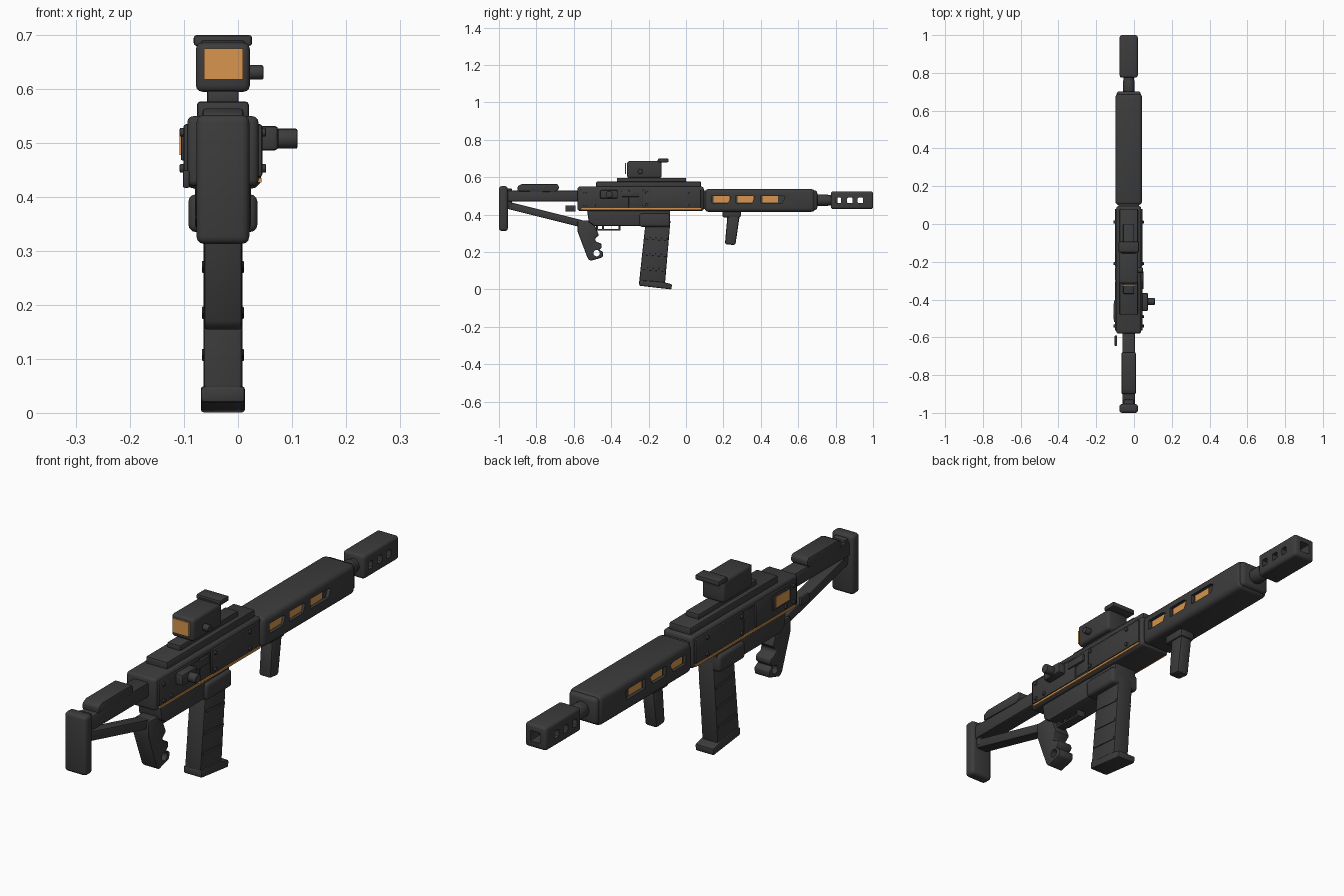
import bpy, bmesh, math
from mathutils import Matrix

CX = -0.028  # centre line of the rifle


def mat(name, rgb):
    m = bpy.data.materials.new(name)
    m.diffuse_color = (*rgb, 1)
    return m


GREY = mat("charcoal", (0.045, 0.045, 0.045))
ORANGE = mat("amber", (0.68, 0.30, 0.075))


def finish(name, bm, m, bevel=0.0, seg=2):
    bmesh.ops.recalc_face_normals(bm, faces=bm.faces)
    me = bpy.data.meshes.new(name)
    bm.to_mesh(me)
    bm.free()
    me.materials.append(m)
    ob = bpy.data.objects.new(name, me)
    bpy.context.collection.objects.link(ob)
    if bevel:
        b = ob.modifiers.new("bevel", 'BEVEL')
        b.width, b.segments, b.limit_method = bevel, seg, 'ANGLE'
        apply(ob, b)
    smooth(ob)
    return ob


def activate(ob):
    bpy.ops.object.select_all(action='DESELECT')
    ob.select_set(True)
    bpy.context.view_layer.objects.active = ob


def apply(ob, mod):
    activate(ob)
    bpy.ops.object.modifier_apply(modifier=mod.name)


def smooth(ob):
    activate(ob)
    bpy.ops.object.shade_smooth_by_angle(angle=math.radians(35))


def prism(name, pts, half, bevel=0.006, m=GREY, cx=CX):
    """Side profile of (y, z) points, extruded across x."""
    bm = bmesh.new()
    f = bm.faces.new([bm.verts.new((cx - half, y, z)) for y, z in pts])
    r = bmesh.ops.extrude_face_region(bm, geom=[f])
    vs = [v for v in r["geom"] if isinstance(v, bmesh.types.BMVert)]
    bmesh.ops.translate(bm, verts=vs, vec=(2 * half, 0, 0))
    return finish(name, bm, m, bevel)


def box(name, x, y, z, bevel=0.006, m=GREY, seg=2):
    bm = bmesh.new()
    bmesh.ops.create_cube(bm, size=1)
    for v in bm.verts:
        for i, (a, b) in enumerate((x, y, z)):
            v.co[i] = a + (b - a) * (v.co[i] + 0.5)
    return finish(name, bm, m, bevel, seg)


def mid(name, half, y, z, bevel=0.006, m=GREY, seg=2):
    return box(name, (CX - half, CX + half), y, z, bevel, m, seg)


def cyl(name, c, r, depth, axis, bevel=0.003, n=24):
    bm = bmesh.new()
    bmesh.ops.create_cone(bm, cap_ends=True, segments=n, radius1=r, radius2=r, depth=depth)
    rot = Matrix.Rotation(math.pi / 2, 4, 'Y' if axis == 'x' else 'X')
    bmesh.ops.transform(bm, matrix=Matrix.Translation(c) @ rot, verts=bm.verts)
    return finish(name, bm, GREY, bevel)


def cut(ob, cutters):
    for c in cutters:
        b = ob.modifiers.new("cut", 'BOOLEAN')
        b.operation, b.solver, b.object = 'DIFFERENCE', 'EXACT', c
        apply(ob, b)
        bpy.data.objects.remove(c)
    smooth(ob)


# Shoulder stock
mid("butt_plate", 0.049, (-1.0, -0.953), (0.313, 0.552), 0.014, seg=3)
mid("stock_tube", 0.034, (-0.96, -0.57), (0.47, 0.53), 0.008)
mid("stock_collar", 0.028, (-0.96, -0.93), (0.44, 0.54), 0.006)
prism("cheek_rest", [(-0.90, 0.525), (-0.90, 0.553), (-0.875, 0.564), (-0.69, 0.564),
                     (-0.68, 0.555), (-0.68, 0.535), (-0.70, 0.52)], 0.038)
prism("stock_strut", [(-0.96, 0.472), (-0.96, 0.432), (-0.56, 0.332), (-0.53, 0.36), (-0.56, 0.372)], 0.026)

# Receiver, top rails and lower housing
mid("receiver", 0.066, (-0.58, 0.095), (0.42, 0.55), 0.012, seg=3)
mid("rail_base", 0.048, (-0.48, 0.08), (0.54, 0.577), 0.006)
mid("rail_top", 0.029, (-0.37, 0.0), (0.57, 0.597), 0.004)
prism("lower_housing", [(-0.53, 0.43), (-0.52, 0.36), (-0.49, 0.34), (-0.24, 0.34), (-0.24, 0.43)], 0.052, 0.008)
mid("magazine_well", 0.064, (-0.25, -0.085), (0.335, 0.405), 0.014, seg=3)
mid("magazine_well_neck", 0.05, (-0.25, -0.085), (0.39, 0.43), 0.004)

# Side panels, screws and glowing trim, mirrored left and right
for s, side in ((-1, "left"), (1, "right")):
    def span(a, b):
        return tuple(sorted((CX + s * a, CX + s * b)))
    box(side + "_front_panel", span(0.05, 0.073), (-0.225, 0.08), (0.437, 0.535), 0.005)
    box(side + "_rear_panel", span(0.05, 0.073), (-0.565, -0.305), (0.437, 0.535), 0.005)
    box(side + "_middle_panel", span(0.05, 0.069), (-0.30, -0.23), (0.445, 0.53), 0.004)
    box(side + "_trim_strip", span(0.06, 0.0715), (-0.56, 0.08), (0.427, 0.435), 0, ORANGE)
    for i, y in enumerate((-0.54, -0.49, -0.21, 0.01)):
        for z in (0.52, 0.453):
            if i == 1 and s == 1 and z > 0.5:
                continue
            cyl(side + "_screw", (CX + s * 0.074, y, z), 0.008, 0.012, 'x', 0.002, 12)

# Charging knob on the right, indicator window on the left
box("charging_collar", (0.03, 0.075), (-0.46, -0.365), (0.486, 0.532), 0.008)
cyl("charging_knob", (0.085, -0.41, 0.508), 0.0185, 0.05, 'x')
box("bolt_catch", (0.03, 0.05), (-0.345, -0.25), (0.495, 0.527), 0.004)
box("left_window_frame", (-0.106, -0.09), (-0.52, -0.405), (0.468, 0.528), 0.003)
box("left_window", (-0.1085, -0.104), (-0.505, -0.42), (0.478, 0.52), 0, ORANGE)
box("left_rear_tab", (-0.102, -0.09), (-0.645, -0.59), (0.417, 0.45), 0.003)

# Pistol grip with finger grooves and a lanyard hole
grip = prism("pistol_grip", [(-0.58, 0.37), (-0.50, 0.37), (-0.465, 0.29), (-0.487, 0.272), (-0.482, 0.255),
                             (-0.452, 0.245), (-0.45, 0.225), (-0.465, 0.212), (-0.442, 0.20),
                             (-0.445, 0.172), (-0.51, 0.153), (-0.525, 0.165), (-0.58, 0.31)], 0.035, 0.006)
cut(grip, [cyl("grip_hole_cutter", (CX, -0.478, 0.194), 0.017, 0.2, 'x', 0)])

# Trigger and guard
mid("trigger_guard", 0.018, (-0.485, -0.35), (0.315, 0.324), 0.003)
for y in (-0.48, -0.36):
    mid("trigger_guard_post", 0.018, (y, y + 0.01), (0.32, 0.35), 0.002)
mid("trigger", 0.01, (-0.45, -0.438), (0.322, 0.345), 0.002)

# Magazine with ribs and a foot
prism("magazine", [(-0.215, 0.37), (-0.083, 0.37), (-0.112, 0.035), (-0.25, 0.045)], 0.036, 0.007)
for z in (0.275, 0.19, 0.112):
    y0, y1 = -0.25 + (z - 0.045) * 0.108, -0.112 + (z - 0.035) * 0.087
    prism("magazine_rib", [(y0 + 0.008, z + 0.007), (y1 - 0.006, z - 0.004),
                           (y1 - 0.007, z - 0.016), (y0 + 0.007, z - 0.006)], 0.039, 0.002)
prism("magazine_foot", [(-0.25, 0.05), (-0.125, 0.04), (-0.075, 0.028), (-0.078, 0.0), (-0.25, 0.02)], 0.041, 0.006)

# Handguard with recessed glowing slots
guard = mid("handguard", 0.071, (0.10, 0.69), (0.415, 0.537), 0.02, seg=3)
cutters, slots = [], ((0.14, 0.24), (0.268, 0.368), (0.40, 0.53))
for s in (-1, 1):
    for a, b in slots:
        cutters.append(prism("slot_cutter", [(a, 0.463), (a, 0.503), (b - 0.02, 0.503), (b, 0.495), (b - 0.015, 0.463)],
                             0.014, 0, cx=CX + s * 0.071))
cut(guard, cutters)
for s in (-1, 1):
    for a, b in slots:
        x = CX + s * 0.058
        box("slot_glow", (x - 0.003, x + 0.003), (a + 0.008, min(b, a + 0.1) - 0.008), (0.466, 0.5), 0, ORANGE)
mid("handguard_cap", 0.064, (0.67, 0.702), (0.425, 0.53), 0.014, seg=3)
mid("handguard_joint", 0.055, (0.08, 0.11), (0.43, 0.53), 0.004)

# Foregrip
mid("foregrip_collar", 0.034, (0.195, 0.293), (0.385, 0.425), 0.01)
prism("foregrip", [(0.222, 0.40), (0.288, 0.40), (0.264, 0.237), (0.208, 0.242)], 0.027, 0.01)

# Barrel and muzzle brake
cyl("barrel", (CX, 0.745, 0.477), 0.027, 0.13, 'y')
cyl("barrel_collar", (CX, 0.73, 0.477), 0.031, 0.06, 'y')
muzzle = mid("muzzle_brake", 0.048, (0.775, 1.0), (0.43, 0.525), 0.012, seg=3)
cut(muzzle, [mid("bore_cutter", 0.022, (0.79, 1.1), (0.456, 0.499), 0.006)] +
    [mid("port_cutter", 0.1, (y, y + 0.028), (0.461, 0.491), 0.005) for y in (0.802, 0.862, 0.918)])

# Optical sight
mid("sight_mount", 0.029, (-0.29, -0.15), (0.58, 0.605), 0.003)
mid("sight_body", 0.05, (-0.315, -0.13), (0.595, 0.686), 0.012, seg=3)
mid("sight_visor", 0.054, (-0.15, -0.093), (0.68, 0.70), 0.005)
mid("sight_visor_post", 0.04, (-0.155, -0.13), (0.65, 0.69), 0.004)
box("sight_lens", (-0.063, 0.009), (-0.327, -0.32), (0.618, 0.675), 0, ORANGE)
cyl("sight_knob", (0.032, -0.245, 0.631), 0.0135, 0.03, 'x')
